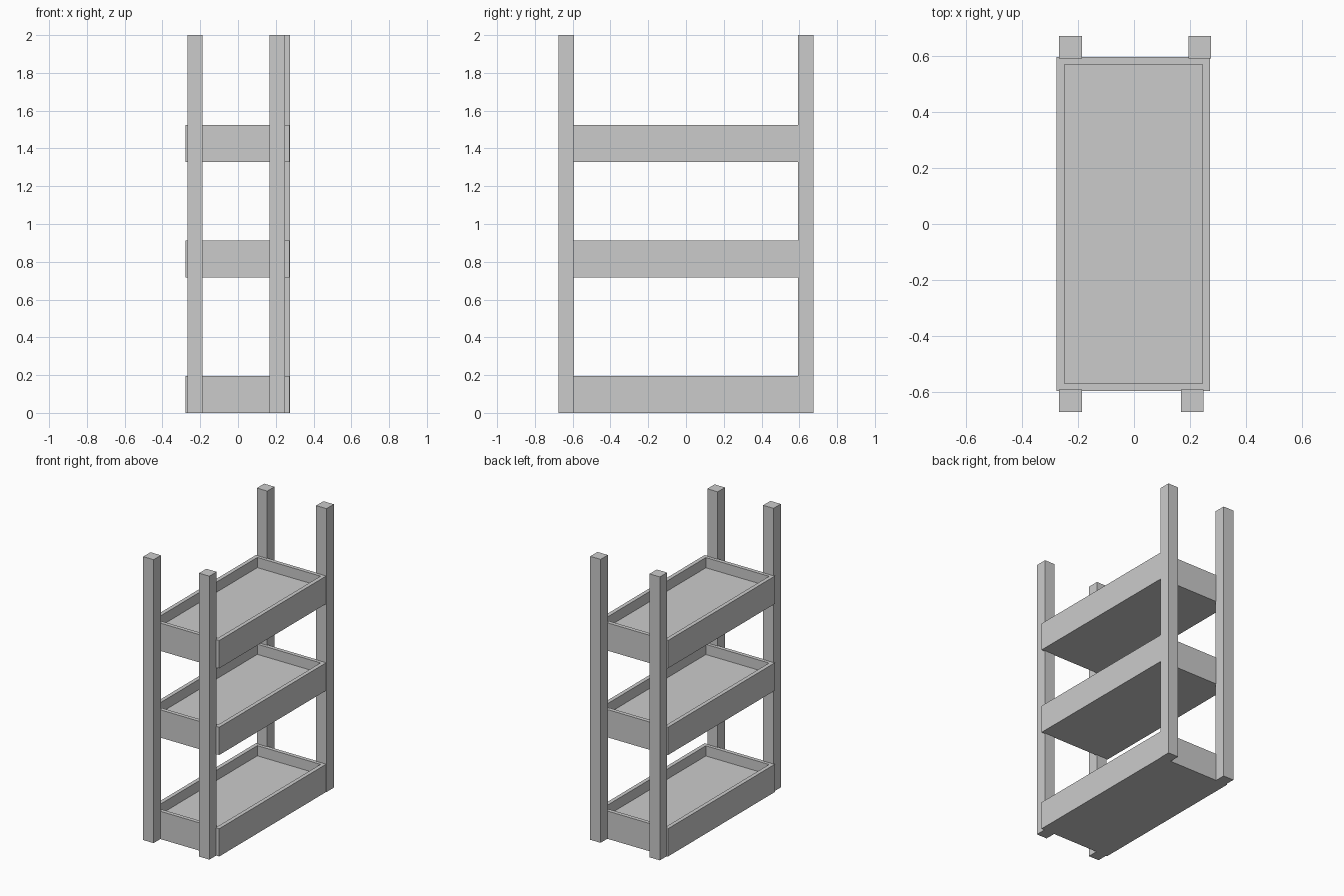
import bpy, bmesh
from mathutils import Vector

if "Cube" in bpy.data.objects:
    bpy.data.objects.remove(bpy.data.objects["Cube"])


def new_box(lo, hi):
    bm = bmesh.new()
    bmesh.ops.create_cube(bm, size=1)
    lo, hi = Vector(lo), Vector(hi)
    for v in bm.verts:
        v.co = (lo + hi) / 2 + v.co * (hi - lo)
    return bm


def finish(bm, name):
    bmesh.ops.recalc_face_normals(bm, faces=bm.faces)
    mesh = bpy.data.meshes.new(name)
    bm.to_mesh(mesh)
    bm.free()
    obj = bpy.data.objects.new(name, mesh)
    bpy.context.collection.objects.link(obj)
    return obj


# Shallow tray shelves: solid boxes with a recessed top
TRAY_HEIGHT, RIM, RECESS = 0.196, 0.04, 0.072
for name, z in (("bottom_tray", 0.0), ("middle_tray", 0.716), ("top_tray", 1.328)):
    bm = new_box((-0.277, -0.599, z), (0.273, 0.599, z + TRAY_HEIGHT))
    bm.normal_update()
    top = max(bm.faces, key=lambda f: f.calc_center_median().z)
    bmesh.ops.inset_region(bm, faces=[top], thickness=RIM)
    floor = bmesh.ops.extrude_discrete_faces(bm, faces=[top])["faces"]
    bmesh.ops.translate(bm, verts=floor[0].verts, vec=(0, 0, -RECESS))
    finish(bm, name)

# Corner posts: left x edge and end of the rack for each
POST, Y_IN, Y_OUT = 0.081, 0.593, 0.674
for name, x, side in (("front_left_post", -0.268, -1), ("front_right_post", 0.168, -1),
                      ("back_left_post", -0.268, 1), ("back_right_post", 0.195, 1)):
    y0, y1 = sorted((side * Y_IN, side * Y_OUT))
    finish(new_box((x, y0, 0), (x + POST, y1, 2)), name)
